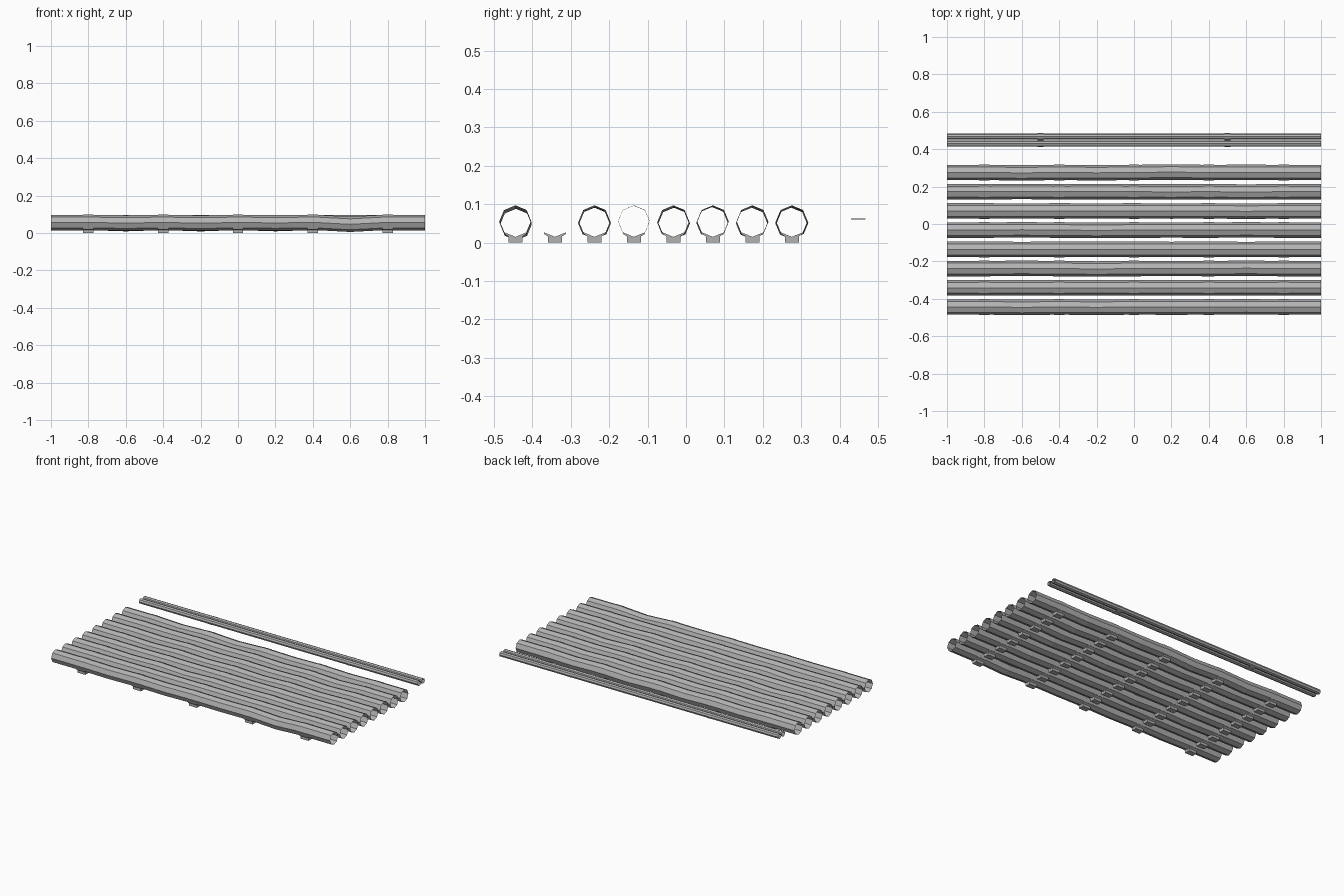
import bpy, math, random

if "Cube" in bpy.data.objects:
    bpy.data.objects.remove(bpy.data.objects["Cube"])

random.seed(4)


def material(name, c):
    m = bpy.data.materials.new(name)
    m.diffuse_color = (c, c, c, 1)
    m.use_nodes = True
    m.node_tree.nodes["Principled BSDF"].inputs["Base Color"].default_value = m.diffuse_color
    return m


GREY = material("plain grey", 0.45)


def add_mesh(name, verts, faces):
    me = bpy.data.meshes.new(name)
    me.from_pydata(verts, [], faces)
    me.materials.append(GREY)
    ob = bpy.data.objects.new(name, me)
    bpy.context.collection.objects.link(ob)
    return ob


def tube(name, path, r, n=8):
    """Open-ended tube along x through the given centre points."""
    verts, faces = [], []
    for x, y, z in path:
        for k in range(n):
            a = 2 * math.pi * k / n
            verts.append((x, y + r * math.cos(a), z + r * math.sin(a)))
    for i in range(len(path) - 1):
        for k in range(n):
            k2 = (k + 1) % n
            faces.append((i * n + k, i * n + k2, (i + 1) * n + k2, (i + 1) * n + k))
    return add_mesh(name, verts, faces)


def prism(name, x, half, profile):
    """Closed prism along x from a (y, z) outline."""
    n = len(profile)
    verts = [(x + s * half, y, z) for s in (-1, 1) for y, z in profile]
    faces = [tuple(reversed(range(n))), tuple(range(n, 2 * n))]
    faces += [(i, (i + 1) % n, n + (i + 1) % n, n + i) for i in range(n)]
    return add_mesh(name, verts, faces)


R, ZC, HALF = 0.041, 0.056, 0.028
CLIPS = [-0.8, -0.4, 0.0, 0.4, 0.8]
SAG = [0.004, 0.0, 0.006, 0.001, 0.006, 0.005, 0.006, 0.008]

for p, sag in enumerate(SAG):
    y = -0.444 + 0.1028 * p

    # large pipe, sagging a little between its clips
    path = [(-1, y, ZC)]
    for i, c in enumerate(CLIPS):
        path += [(c - HALF, y, ZC), (c + HALF, y, ZC)]
        if i < 4:
            dz = sag * random.uniform(0.3, 1)
            dy = sag * random.uniform(-0.5, 0.5)
            if p == 0 and i == 3:
                dz = 0.009
            span = CLIPS[i + 1] - c - 2 * HALF
            for t in (0.25, 0.5, 0.75):
                w = math.sin(math.pi * t) ** 2
                path.append((c + HALF + span * t, y + dy * w, ZC - dz * w))
    path.append((1, y, ZC))
    tube(f"pipe_{p + 1}", path, R)

    # clips: thin strap round the pipe and a flared foot under it
    for i, c in enumerate(CLIPS):
        tube(f"pipe_strap_{p + 1}_{i + 1}", [(c - HALF, y, ZC), (c + HALF, y, ZC)], R + 0.0012)
        foot = [(-0.018, 0), (0.018, 0), (0.018, 0.016), (0.029, 0.023), (0.029, 0.027),
                (0, 0.015), (-0.029, 0.027), (-0.029, 0.023), (-0.018, 0.016)]
        prism(f"pipe_foot_{p + 1}_{i + 1}", c, HALF, [(y + a, b) for a, b in foot])

# pair of thin pipes at the back, tied by two clips
SY, SZ, SR = (0.430, 0.468), 0.078, 0.0165
for j, y in enumerate(SY):
    tube(f"thin_pipe_{j + 1}", [(-1, y, SZ), (1, y, SZ)], SR)
    for x in (-0.5, 0.5):
        side = "left" if x < 0 else "right"
        tube(f"thin_strap_{j + 1}_{side}", [(x - 0.016, y, SZ), (x + 0.016, y, SZ)], SR + 0.001)
for x in (-0.5, 0.5):
    side = "left" if x < 0 else "right"
    prism(f"thin_clip_bridge_{side}", x, 0.016,
          [(SY[0], 0.0605), (SY[1], 0.0605), (SY[1], 0.0630), (SY[0], 0.0630)])
